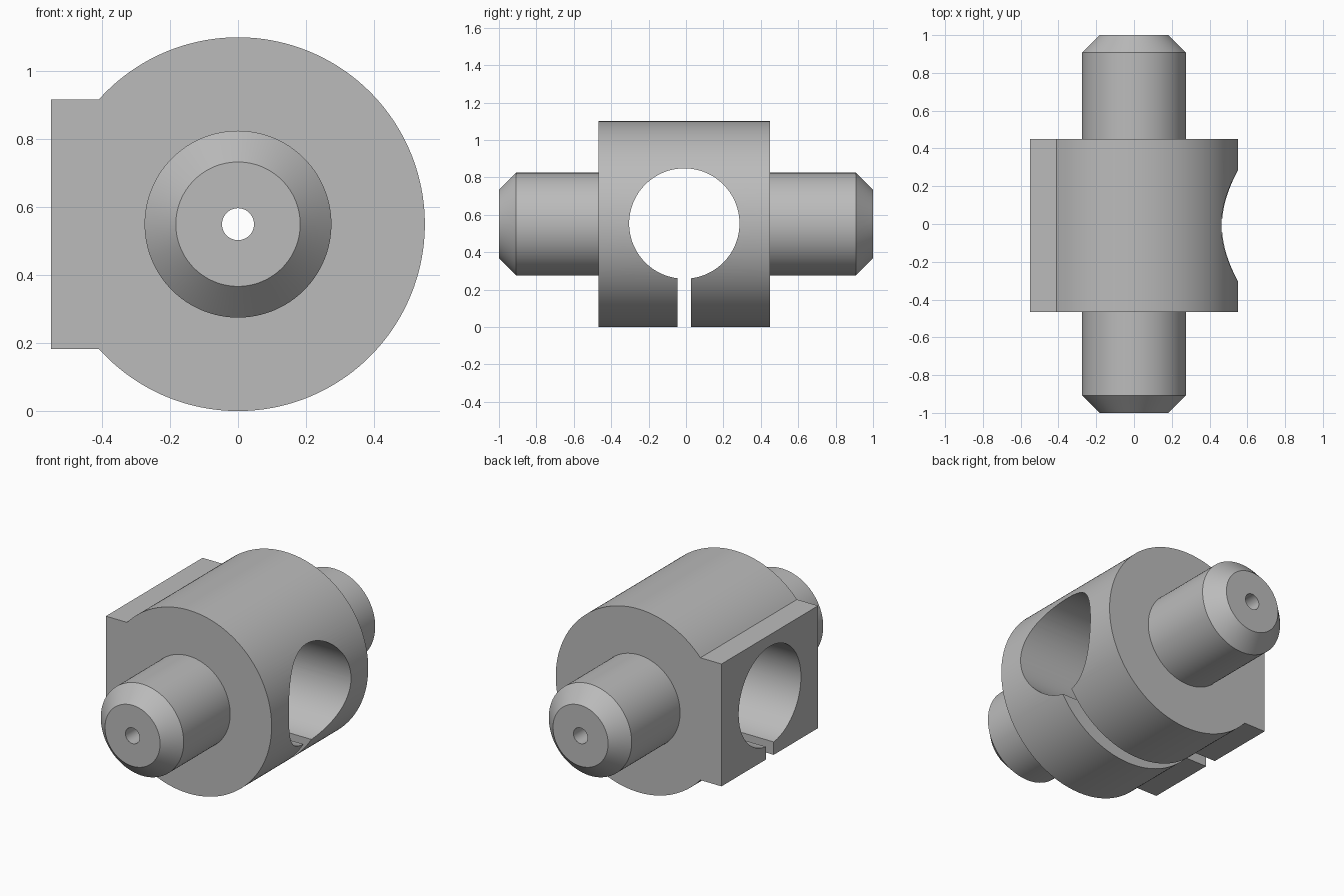
import bpy, bmesh, math
from mathutils import Vector

if "Cube" in bpy.data.objects:
    bpy.data.objects.remove(bpy.data.objects["Cube"], do_unlink=True)

SEGS = 128
AXIS_Z = 0.55        # height of the trunnion axis
MID_Y = -0.009       # body is slightly off centre along the axis
R_BODY = 0.55
HALF_BODY = 0.458
HALF_PAD = 0.367

steel = bpy.data.materials.new("steel grey")
steel.use_nodes = True
grey = (0.5, 0.5, 0.5, 1)
steel.diffuse_color = grey
steel.node_tree.nodes["Principled BSDF"].inputs["Base Color"].default_value = grey


def finish(name, bm):
    bmesh.ops.recalc_face_normals(bm, faces=bm.faces)
    mesh = bpy.data.meshes.new(name)
    bm.to_mesh(mesh)
    bm.free()
    mesh.materials.append(steel)
    obj = bpy.data.objects.new(name, mesh)
    bpy.context.collection.objects.link(obj)
    return obj


def extrude(name, points, vector):
    bm = bmesh.new()
    face = bm.faces.new([bm.verts.new(p) for p in points])
    moved = bmesh.ops.extrude_face_region(bm, geom=[face])["geom"]
    bmesh.ops.translate(bm, vec=vector, verts=[v for v in moved if isinstance(v, bmesh.types.BMVert)])
    if not face.is_valid or len(bm.faces) < len(points) + 2:
        bm.faces.new([v for v in face.verts])
    return finish(name, bm)


def lathe(name, profile):
    """Spin (radius, y) pairs into a solid around the y axis."""
    bm = bmesh.new()
    rings = []
    for r, y in profile:
        rings.append([bm.verts.new((r * math.cos(a), y, AXIS_Z + r * math.sin(a)))
                      for a in (2 * math.pi * i / SEGS for i in range(SEGS))])
    for low, high in zip(rings, rings[1:]):
        for i in range(SEGS):
            j = (i + 1) % SEGS
            bm.faces.new((low[i], low[j], high[j], high[i]))
    bm.faces.new(rings[0])
    bm.faces.new(rings[-1])
    return finish(name, bm)


def boolean(target, tool, operation):
    mod = target.modifiers.new(operation.lower(), "BOOLEAN")
    mod.operation = operation
    mod.solver = "EXACT"
    mod.object = tool
    bpy.context.view_layer.objects.active = target
    bpy.ops.object.modifier_apply(modifier=mod.name)
    bpy.data.objects.remove(tool, do_unlink=True)


# Body: round drum with a flat pad on its right side
front = MID_Y - HALF_BODY
start = math.pi - math.asin(HALF_PAD / R_BODY)
outline = [(-R_BODY, front, AXIS_Z - HALF_PAD), (-R_BODY, front, AXIS_Z + HALF_PAD)]
for i in range(SEGS + 1):
    a = start - 2 * start * i / SEGS
    outline.append((R_BODY * math.cos(a), front, AXIS_Z + R_BODY * math.sin(a)))
body = extrude("trunnion_body", outline, Vector((0, 2 * HALF_BODY, 0)))

# Chamfered pins running along the axis
pins = lathe("pins", [(0.183, -1), (0.275, -0.908), (0.275, 0.908), (0.183, 1)])
boolean(body, pins, "UNION")

# Large cross bore
bore_points = [(-1, MID_Y + 0.295 * math.cos(a), 0.553 + 0.295 * math.sin(a))
               for a in (2 * math.pi * i / SEGS for i in range(SEGS))]
boolean(body, extrude("bore_cutter", bore_points, Vector((2, 0, 0))), "DIFFERENCE")

# Clamp slot from the bore down through the bottom
slot = [(-1, MID_Y + y, z) for y, z in ((-0.037, -0.1), (0.037, -0.1), (0.037, 0.45), (-0.037, 0.45))]
boolean(body, extrude("slot_cutter", slot, Vector((2, 0, 0))), "DIFFERENCE")

# Small hole through the pins
boolean(body, lathe("hole_cutter", [(0.047, -1.2), (0.047, 1.2)]), "DIFFERENCE")

# Smooth round surfaces, sharp edges
bpy.ops.object.select_all(action="DESELECT")
body.select_set(True)
bpy.context.view_layer.objects.active = body
bpy.ops.object.shade_smooth_by_angle(angle=math.radians(25))
